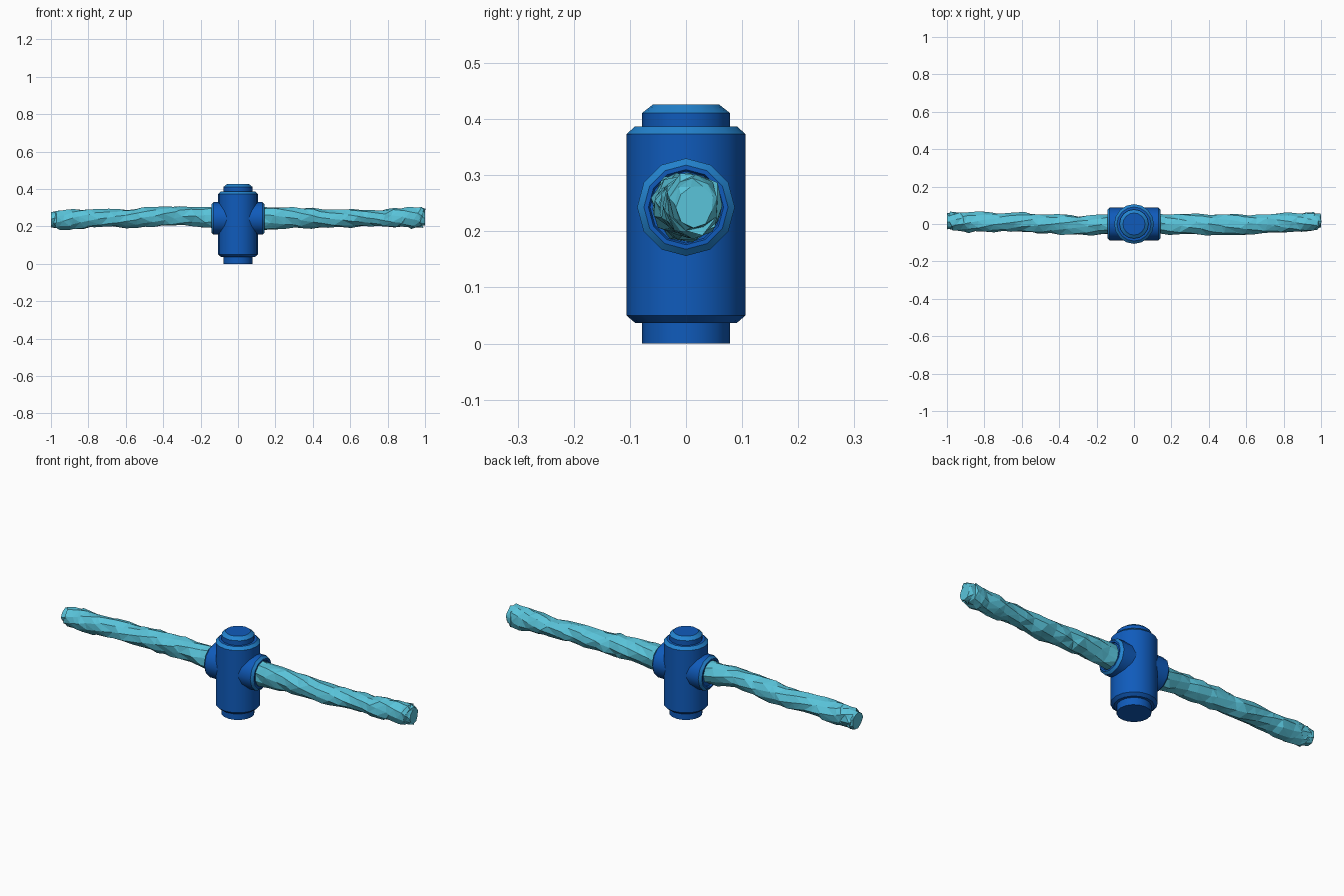
import bpy, bmesh, math, random
from mathutils import Vector, Matrix

if "Cube" in bpy.data.objects:
    bpy.data.objects.remove(bpy.data.objects["Cube"])


def material(name, rgb):
    m = bpy.data.materials.new(name)
    m.diffuse_color = (*rgb, 1)
    m.use_nodes = True
    m.node_tree.nodes["Principled BSDF"].inputs["Base Color"].default_value = m.diffuse_color
    return m


BLUE = material("deep blue", (0.005, 0.105, 0.50))
TRIM = material("light blue trim", (0.017, 0.23, 0.63))
ICE = material("pale teal", (0.10, 0.55, 0.70))


def finish(bm, name, mats):
    bmesh.ops.recalc_face_normals(bm, faces=bm.faces[:])
    me = bpy.data.meshes.new(name)
    bm.to_mesh(me)
    bm.free()
    for m in mats:
        me.materials.append(m)
    ob = bpy.data.objects.new(name, me)
    bpy.context.collection.objects.link(ob)
    return ob


def smooth(ob):
    bpy.ops.object.select_all(action='DESELECT')
    ob.select_set(True)
    bpy.context.view_layer.objects.active = ob
    bpy.ops.object.shade_smooth_by_angle(angle=math.radians(35))


def lathe(name, profile, sides, trim, matrix=Matrix()):
    """Revolve (radius, height) points; segments listed in trim get the light colour."""
    bm = bmesh.new()
    rings = [[bm.verts.new((r * math.cos(2 * math.pi * i / sides),
                            r * math.sin(2 * math.pi * i / sides), z))
              for i in range(sides)] for r, z in profile]
    for k in range(len(rings) - 1):
        for i in range(sides):
            j = (i + 1) % sides
            f = bm.faces.new((rings[k][i], rings[k][j], rings[k + 1][j], rings[k + 1][i]))
            f.material_index = 1 if k in trim else 0
    bm.faces.new(rings[0])
    bm.faces.new(rings[-1])
    bmesh.ops.transform(bm, matrix=matrix, verts=bm.verts[:])
    smooth(finish(bm, name, (BLUE, TRIM)))


# upright hub with end stubs and bevelled shoulders
lathe("hub", [(.078, 0), (.078, .037), (.091, .037), (.106, .05), (.106, .373),
              (.091, .387), (.078, .387), (.078, .411), (.059, .426)], 16, {4, 7})

# side collars with a light bevel and a shallow socket
for side, label in ((1, "right"), (-1, "left")):
    turn = Matrix.Translation((0, 0, .243)) @ Matrix.Rotation(side * math.pi / 2, 4, 'Y')
    lathe(label + "_collar", [(.087, .02), (.087, .131), (.075, .143),
                              (.067, .143), (.064, .135)], 12, {1})


    # place the collar on its side of the hub
    bpy.context.view_layer.objects.active.data.transform(turn)


# rough faceted rods: (x, y centre, z centre, y radius, z radius)
def rod(name, stations, seed):
    rnd = random.Random(seed)
    sides, steps = 9, 3
    bm = bmesh.new()
    rings = []
    for a, b in zip(stations, stations[1:]):
        for s in range(steps):
            rings.append(Vector(a).lerp(Vector(b), s / steps))
    rings.append(Vector(stations[-1]))
    loops = []
    for n, (x, cy, cz, ry, rz) in enumerate(rings):
        end = n in (0, len(rings) - 1)
        loop = []
        for i in range(sides):
            t = 2 * math.pi * (i + n * .22) / sides
            k = 1.0 + rnd.uniform(-.13, .07)
            dx = 0 if end else rnd.uniform(-.018, .018)
            loop.append(bm.verts.new((x + dx, cy + ry * k * math.cos(t),
                                      cz + rz * k * math.sin(t))))
        loops.append(loop)
    for a, b in zip(loops, loops[1:]):
        for i in range(sides):
            j = (i + 1) % sides
            bm.faces.new((a[i], a[j], b[j], b[i]))
    bm.faces.new(loops[0])
    bm.faces.new(loops[-1])
    bmesh.ops.triangulate(bm, faces=[f for f in bm.faces if len(f.verts) == 4])
    finish(bm, name, (ICE,))


rod("right_rod", [(.12, 0, .245, .058, .064), (.30, -.002, .248, .056, .059),
                  (.45, -.006, .242, .059, .053), (.60, -.003, .244, .054, .050),
                  (.75, .004, .244, .052, .047), (.87, .008, .246, .053, .055),
                  (.965, .015, .247, .050, .060), (1.0, .016, .245, .034, .040)], 4)
rod("left_rod", [(-.12, -.002, .246, .056, .060), (-.30, -.008, .258, .053, .052),
                 (-.45, .002, .250, .056, .053), (-.60, .008, .243, .053, .051),
                 (-.75, .010, .245, .052, .048), (-.88, .010, .237, .057, .055),
                 (-.965, .014, .236, .052, .051), (-1.0, .020, .235, .040, .043)], 9)
